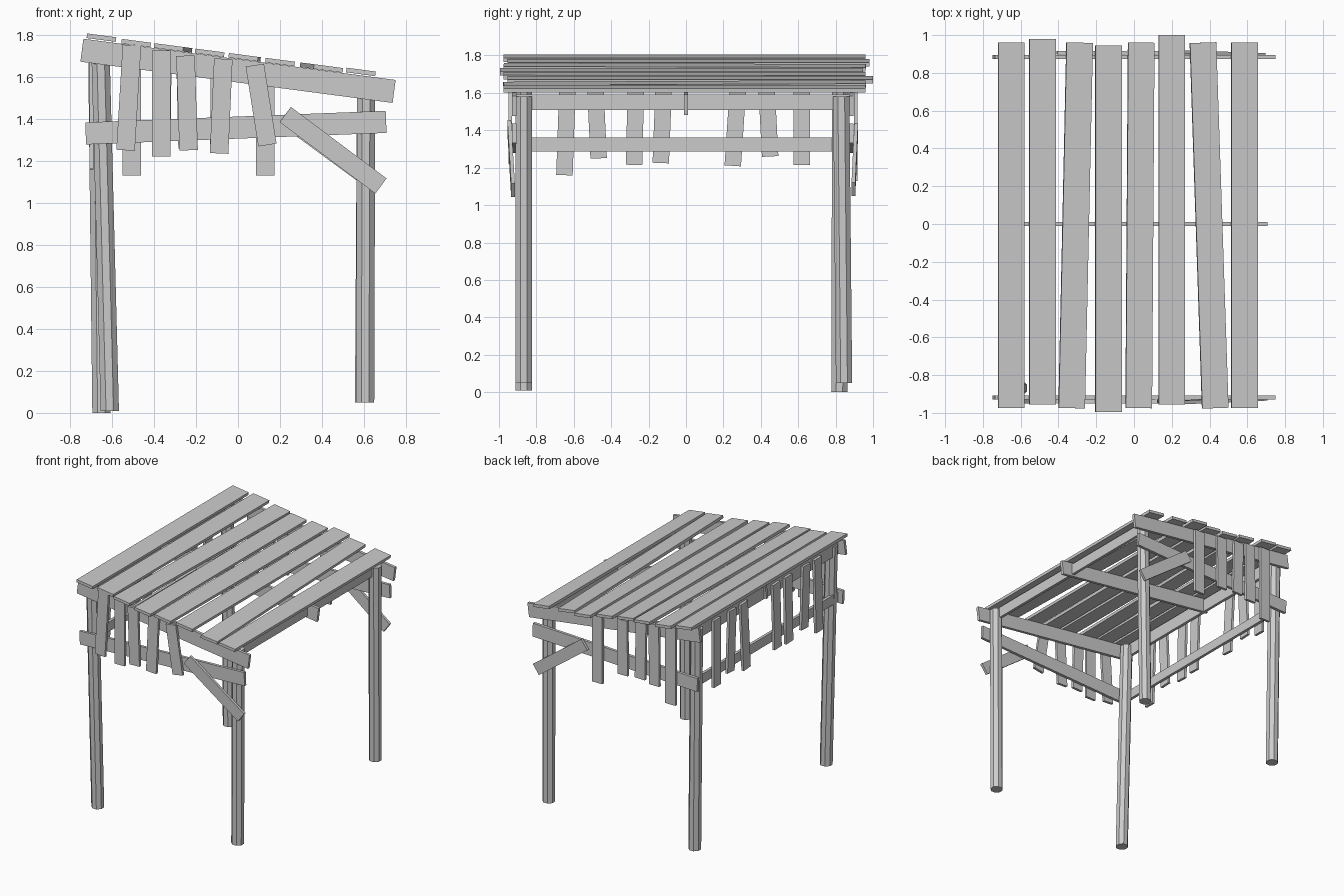
import bpy
from mathutils import Vector, Matrix


def finish(name, verts, faces):
    me = bpy.data.meshes.new(name)
    me.from_pydata(verts, [], faces)
    ob = bpy.data.objects.new(name, me)
    bpy.context.collection.objects.link(ob)
    return ob


def board(name, a, b, width, thick, normal):
    """Box running from a to b; 'normal' is roughly the thin direction."""
    a, b = Vector(a), Vector(b)
    d = (b - a).normalized()
    side = d.cross(Vector(normal)).normalized()
    n = side.cross(d)
    corners = [side * sx * width / 2 + n * sn * thick / 2
               for sx, sn in ((-1, -1), (1, -1), (1, 1), (-1, 1))]
    verts = [p + c for p in (a, b) for c in corners]
    faces = [(3, 2, 1, 0), (4, 5, 6, 7)]
    faces += [(i, (i + 1) % 4, 4 + (i + 1) % 4, 4 + i) for i in range(4)]
    return finish(name, verts, faces)


def post(name, a, b, radius=0.047, sides=8):
    """Octagonal pole with level ends."""
    verts = []
    for p in (a, b):
        for i in range(sides):
            off = Matrix.Rotation((i + 0.5) * 6.283185 / sides, 3, 'Z') @ Vector((radius, 0, 0))
            verts.append(Vector(p) + off)
    faces = [tuple(reversed(range(sides))), tuple(range(sides, 2 * sides))]
    faces += [(i, (i + 1) % sides, sides + (i + 1) % sides, sides + i) for i in range(sides)]
    return finish(name, verts, faces)


def roof_z(x):
    """Height of the top edge of the sloping beams."""
    return 1.683 - 0.132 * x


X, Y = (1, 0, 0), (0, 1, 0)

# Leaning posts
post("post_front_left", (-0.61, -0.868, 0.01), (-0.655, -0.868, 1.74))
post("post_back_left", (-0.65, 0.82, 0), (-0.67, 0.825, 1.74))
post("post_front_right", (0.605, -0.868, 0.05), (0.61, -0.868, 1.58))
post("post_back_right", (0.6, 0.845, 0.05), (0.61, 0.83, 1.58))

# Roof planks: x at front, x at back, y front, y back, lift
planks = [(-0.65, -0.65, -0.975, 0.96, 0.004), (-0.485, -0.485, -0.955, 0.98, 0.0),
          (-0.33, -0.288, -0.975, 0.96, 0.0), (-0.135, -0.135, -0.995, 0.945, 0.0),
          (0.025, 0.038, -0.975, 0.96, 0.0), (0.2, 0.2, -0.955, 1.0, 0.0),
          (0.43, 0.365, -0.975, 0.96, 0.0), (0.585, 0.585, -0.975, 0.96, 0.004)]
for i, (xf, xb, yf, yb, lift) in enumerate(planks):
    xm = (xf + xb) / 2
    z = roof_z(xm) + 0.013 + lift
    board(f"roof_plank_{i + 1}", (xf, yf, z - 0.132 * (xf - xm)),
          (xb, yb, z - 0.132 * (xb - xm)), 0.14, 0.022, (0.132, 0, 1))

# Sloping roof beams: front, middle, back
for name, y, half in (("front", -0.918, 0.743), ("middle", 0.0, 0.70), ("back", 0.885, 0.743)):
    board(f"roof_beam_{name}", (-half, y, roof_z(-half) - 0.055),
          (half, y, roof_z(half) - 0.055), 0.11, 0.022, Y)

# Lower rails at front and back
board("rail_front", (-0.725, -0.918, 1.33), (0.705, -0.918, 1.385), 0.105, 0.022, Y)
board("rail_back", (-0.725, 0.885, 1.33), (0.705, 0.885, 1.385), 0.105, 0.022, Y)

# Side beams
board("side_beam_right", (0.6, -0.91, 1.55), (0.6, 0.875, 1.55), 0.085, 0.022, X)
board("side_beam_left", (-0.675, -0.91, 1.71), (-0.675, 0.875, 1.71), 0.10, 0.022, X)
board("side_rail_left", (-0.675, -0.91, 1.325), (-0.675, 0.875, 1.325), 0.075, 0.022, X)

# Hanging slats, front: x top, z top, x bottom, z bottom
front = [(-0.505, 1.75, -0.535, 1.25), (-0.365, 1.725, -0.365, 1.22),
         (-0.25, 1.70, -0.235, 1.25), (-0.07, 1.685, -0.09, 1.235),
         (0.08, 1.655, 0.14, 1.275)]
for i, (xt, zt, xb, zb) in enumerate(front):
    board(f"front_slat_{i + 1}", (xt, -0.94, zt), (xb, -0.94, zb), 0.088, 0.02, Y)

# Hanging slats, back
back = [(-0.505, 1.74, -0.505, 1.13), (-0.36, 1.72, -0.365, 1.24),
        (-0.25, 1.70, -0.24, 1.26), (-0.085, 1.68, -0.09, 1.25),
        (0.13, 1.655, 0.13, 1.13)]
for i, (xt, zt, xb, zb) in enumerate(back):
    board(f"back_slat_{i + 1}", (xt, 0.907, zt), (xb, 0.907, zb), 0.088, 0.02, Y)

# Hanging slats, left side: y top, y bottom, z bottom
left = [(-0.63, -0.65, 1.16), (-0.49, -0.467, 1.25), (-0.265, -0.278, 1.215),
        (-0.115, -0.135, 1.225), (0.285, 0.25, 1.21), (0.425, 0.45, 1.26),
        (0.62, 0.618, 1.215)]
for i, (yt, yb, zb) in enumerate(left):
    board(f"left_slat_{i + 1}", (-0.697, yt, 1.74), (-0.697, yb, zb), 0.088, 0.02, X)

# Diagonal braces by the right posts
board("brace_front", (0.225, -0.945, 1.42), (0.68, -0.925, 1.08), 0.09, 0.02, Y)
board("brace_back", (0.24, 0.91, 1.40), (0.67, 0.895, 1.085), 0.09, 0.02, Y)
